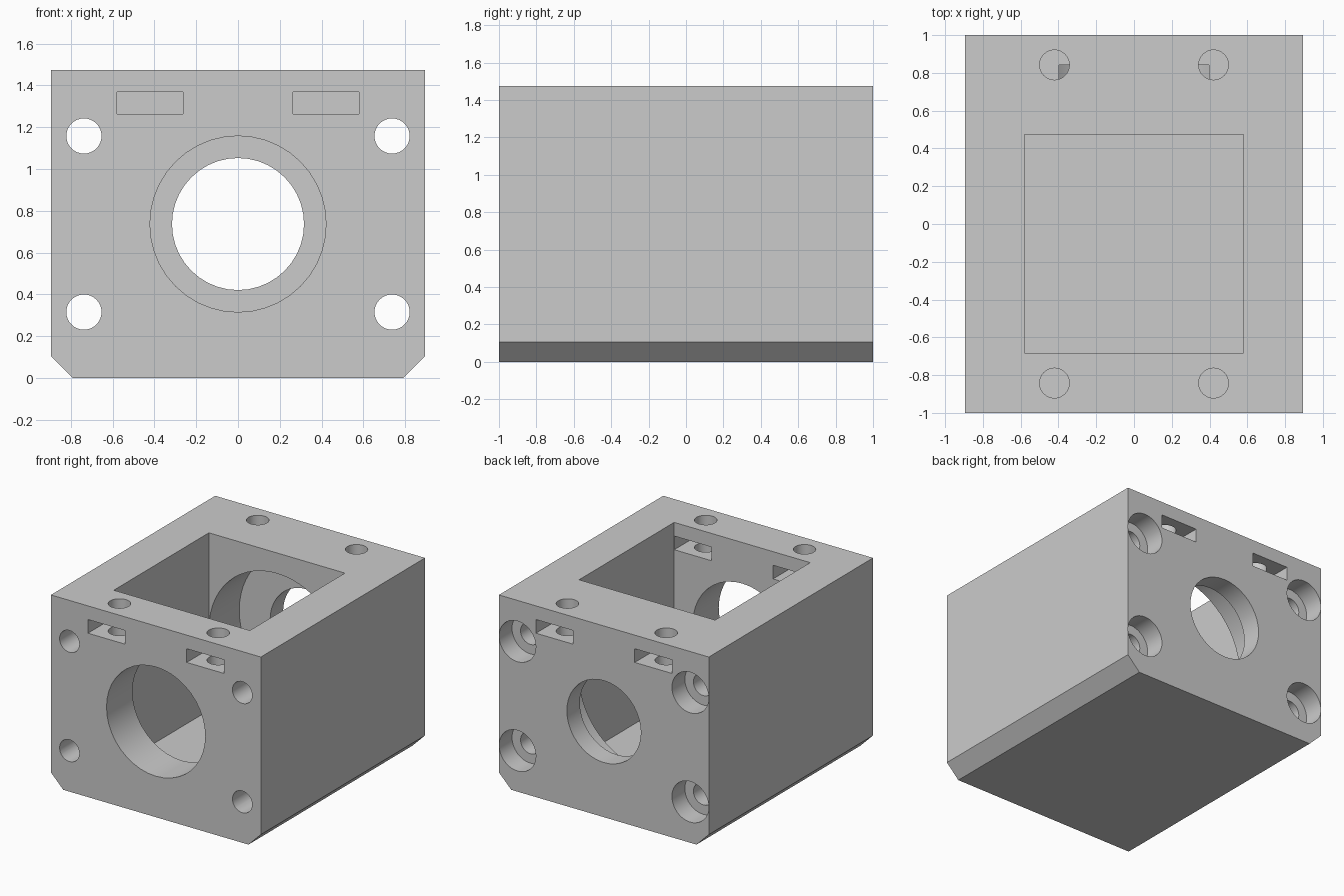
import bpy
import bmesh
import math

cube = bpy.data.objects.get("Cube")
if cube:
    bpy.data.objects.remove(cube, do_unlink=True)

U = 2 / 38            # design unit: the block is 38 units long
W, L, H = 17, 19, 28  # half width, half length, height
OVER = 2              # how far cutters overshoot outer faces

grey = bpy.data.materials.new("light grey")
grey.use_nodes = True
colour = (0.6, 0.6, 0.6, 1)
grey.diffuse_color = colour
grey.node_tree.nodes["Principled BSDF"].inputs["Base Color"].default_value = colour


def prism(name, profile, y0, y1):
    """Extrude an x-z outline from y0 to y1."""
    bm = bmesh.new()
    face = bm.faces.new([bm.verts.new((x * U, y0 * U, z * U)) for x, z in profile])
    new = bmesh.ops.extrude_face_region(bm, geom=[face])["geom"]
    verts = [v for v in new if isinstance(v, bmesh.types.BMVert)]
    bmesh.ops.translate(bm, verts=verts, vec=(0, (y1 - y0) * U, 0))
    bmesh.ops.recalc_face_normals(bm, faces=bm.faces)
    mesh = bpy.data.meshes.new(name)
    bm.to_mesh(mesh)
    bm.free()
    mesh.materials.append(grey)
    obj = bpy.data.objects.new(name, mesh)
    bpy.context.collection.objects.link(obj)
    return obj


def box(name, x0, x1, y0, y1, z0, z1):
    return prism(name, [(x0, z0), (x1, z0), (x1, z1), (x0, z1)], y0, y1)


def bore(name, x, z, r, y0, y1, sides=40):
    """Round cutter running along y."""
    angles = [math.tau * i / sides for i in range(sides)]
    return prism(name, [(x + r * math.cos(a), z + r * math.sin(a)) for a in angles], y0, y1)


def drill(name, x, y, r, z0, z1):
    """Round cutter running along z."""
    bpy.ops.mesh.primitive_cylinder_add(
        vertices=32, radius=r * U, depth=(z1 - z0) * U,
        location=(x * U, y * U, (z0 + z1) / 2 * U))
    obj = bpy.context.object
    obj.name = name
    obj.data.materials.append(grey)
    return obj


def cut(body, cutter):
    mod = body.modifiers.new("cut", 'BOOLEAN')
    mod.operation = 'DIFFERENCE'
    mod.solver = 'EXACT'
    mod.object = cutter
    bpy.context.view_layer.objects.active = body
    bpy.ops.object.modifier_apply(modifier=mod.name)
    bpy.data.objects.remove(cutter, do_unlink=True)


# Block with chamfered lower edges
C = 2
block = prism("housing_block", [(C - W, 0), (W - C, 0), (W, C), (W, H), (-W, H), (-W, C)], -L, L)

# Open-topped pocket
cut(block, box("pocket", -11.02, 11.02, -13, 9, C, H + OVER))

# Stepped central bore: front opening, rear seat, rear opening
MID = H / 2
cut(block, bore("front_bore", 0, MID, 8, -L - OVER, -10))
cut(block, bore("rear_seat", 0, MID, 11, 6, 16, 56))
cut(block, bore("rear_bore", 0, MID, 6, 12, L + OVER))

for side in (-1, 1):
    # Long screw holes with counterbores at the back
    for z in (MID - 8, MID + 8):
        cut(block, bore("screw_hole", side * 14, z, 1.6, -L - OVER, L + OVER, 32))
        cut(block, bore("counterbore", side * 14, z, 2.98, L - 3, L + OVER))
    # Nut slots: open into the pocket at the front, blind at the back
    x0, x1 = sorted((side * 5, side * 11))
    cut(block, box("front_slot", x0, x1, -L - OVER, -12, 24, 26))
    cut(block, box("rear_slot", x0, x1, L - 6, L + OVER, 24, 26))
    # Vertical screw holes through the slots
    for y in (-16, 16):
        cut(block, drill("top_hole", side * 8, y, 1.5, 22, H + OVER))

# Smooth bores with crisp edges
bpy.ops.object.select_all(action='DESELECT')
block.select_set(True)
bpy.context.view_layer.objects.active = block
bpy.ops.object.shade_smooth_by_angle(angle=math.radians(30))
